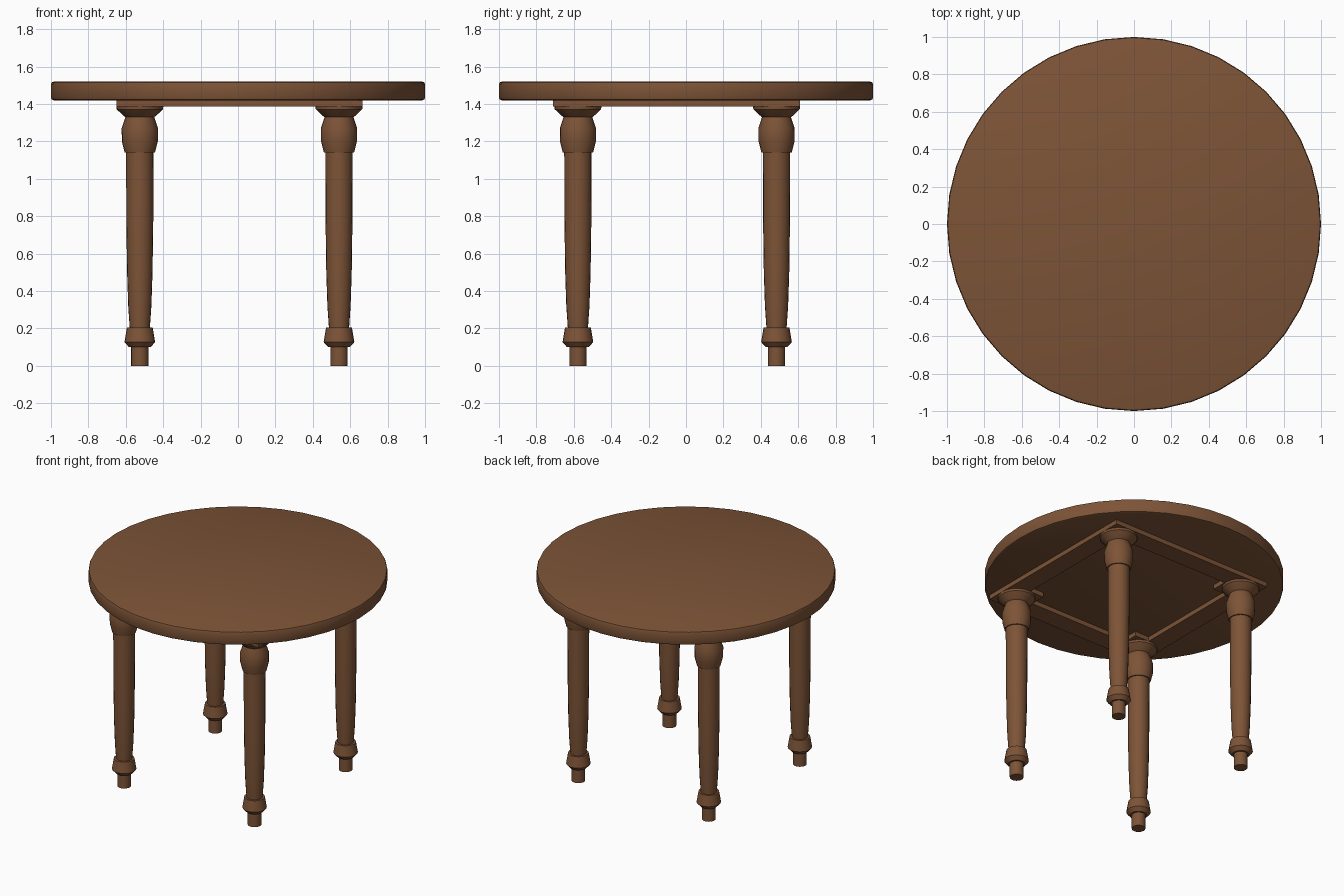
import bpy, bmesh, math

if "Cube" in bpy.data.objects:
    bpy.data.objects.remove(bpy.data.objects["Cube"])

wood = bpy.data.materials.new("brown wood")
wood.diffuse_color = (0.205, 0.088, 0.038, 1)
wood.use_nodes = True
wood.node_tree.nodes["Principled BSDF"].inputs["Base Color"].default_value = wood.diffuse_color


def make_object(name, bm, loc=(0, 0, 0), smooth=None):
    bmesh.ops.recalc_face_normals(bm, faces=bm.faces)
    mesh = bpy.data.meshes.new(name)
    bm.to_mesh(mesh)
    bm.free()
    mesh.materials.append(wood)
    ob = bpy.data.objects.new(name, mesh)
    ob.location = loc
    bpy.context.collection.objects.link(ob)
    if smooth:
        bpy.ops.object.select_all(action='DESELECT')
        ob.select_set(True)
        bpy.context.view_layer.objects.active = ob
        bpy.ops.object.shade_smooth_by_angle(angle=math.radians(smooth))
    return ob


def lathe(profile, sides):
    """Closed solid of revolution from (radius, height) points."""
    bm = bmesh.new()
    rings = [[bm.verts.new((r * math.cos(2 * math.pi * i / sides),
                            r * math.sin(2 * math.pi * i / sides), z))
              for i in range(sides)] for r, z in profile]
    for a, b in zip(rings, rings[1:]):
        for i in range(sides):
            j = (i + 1) % sides
            bm.faces.new((a[i], a[j], b[j], b[i]))
    bm.faces.new(rings[0][::-1])
    bm.faces.new(rings[-1])
    return bm


# Round tabletop with softened rims
top_profile = [(0.985, 1.42), (0.996, 1.424), (1.0, 1.434),
               (1.0, 1.506), (0.996, 1.516), (0.985, 1.52)]
make_object("tabletop", lathe(top_profile, 40), smooth=35)

# Apron: square frame with wider blocks above the legs
X0, X1, Y0, Y1 = -0.65, 0.665, -0.71, 0.61
RAIL, BLOCK = 0.14, 0.255


def cuts(a, b):
    return [a, a + RAIL, a + BLOCK, b - BLOCK, b - RAIL, b]


bm = bmesh.new()
grid = [[bm.verts.new((x, y, 1.387)) for y in cuts(Y0, Y1)] for x in cuts(X0, X1)]
for i in range(5):
    for j in range(5):
        if i in (0, 4) or j in (0, 4) or (i != 2 and j != 2):
            bm.faces.new((grid[i][j], grid[i + 1][j],
                          grid[i + 1][j + 1], grid[i][j + 1]))
bmesh.ops.delete(bm, geom=[v for v in bm.verts if not v.link_faces], context='VERTS')
ext = bmesh.ops.extrude_face_region(bm, geom=bm.faces[:], use_keep_orig=True)
for v in [g for g in ext["geom"] if isinstance(g, bmesh.types.BMVert)]:
    v.co.z = 1.423
bmesh.ops.dissolve_limit(bm, angle_limit=0.01, verts=bm.verts[:], edges=bm.edges[:])
make_object("apron", bm)

# Turned legs
leg_profile = [
    (0.046, 0.0), (0.046, 0.10), (0.058, 0.10), (0.082, 0.127), (0.069, 0.205),
    (0.054, 0.205), (0.062, 0.32), (0.068, 0.50), (0.072, 0.78), (0.073, 1.14),
    (0.081, 1.14), (0.096, 1.20), (0.097, 1.27), (0.077, 1.33),
    (0.088, 1.338), (0.124, 1.372), (0.126, 1.389)]
for name, x, y in (("front_left_leg", -0.525, -0.578), ("front_right_leg", 0.54, -0.578),
                   ("back_left_leg", -0.525, 0.484), ("back_right_leg", 0.54, 0.484)):
    make_object(name, lathe(leg_profile, 20), (x, y, 0), smooth=30)
